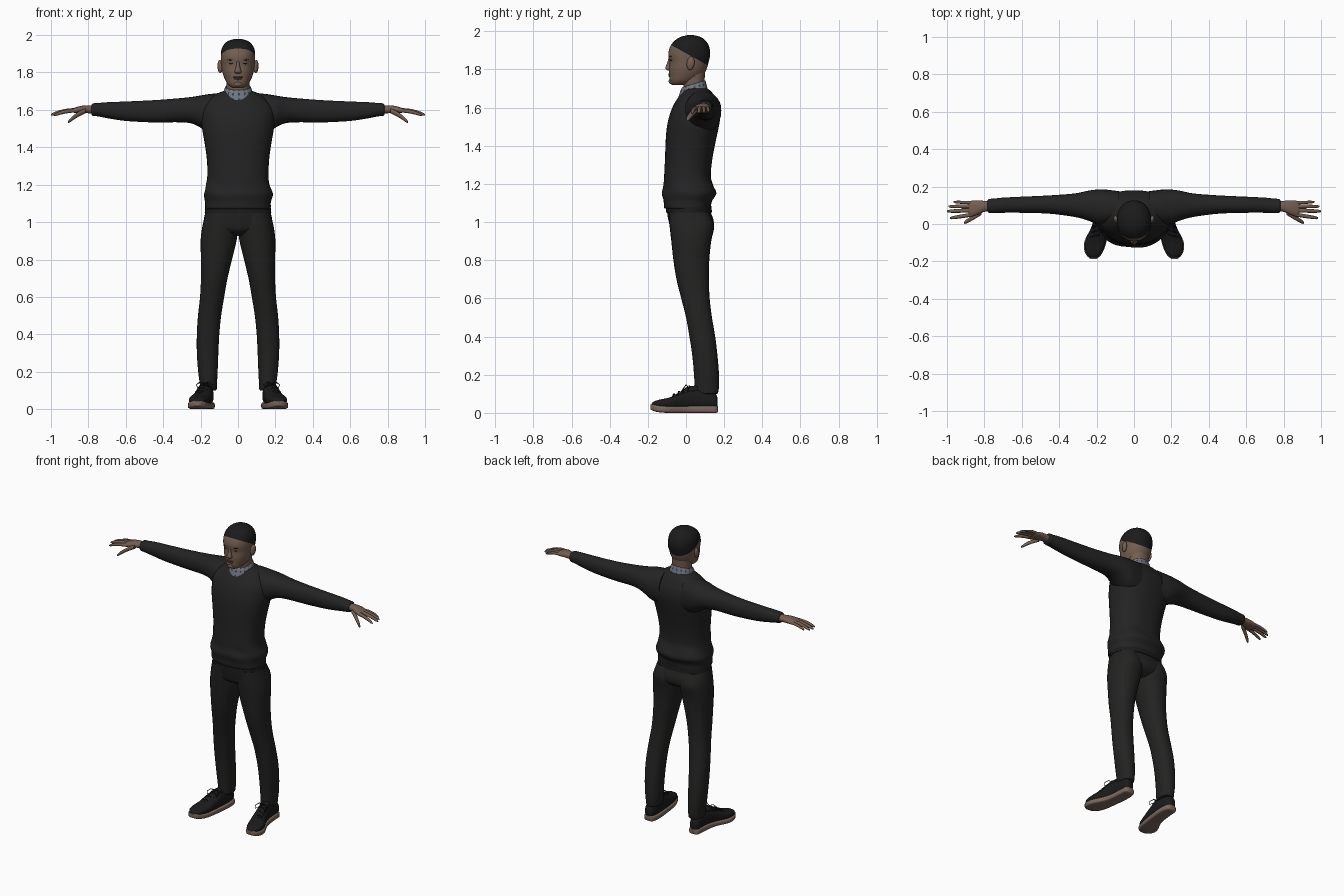
import bpy, bmesh, math
from mathutils import Vector


def material(name, r, g, b):
    m = bpy.data.materials.new(name)
    m.diffuse_color = (r, g, b, 1)
    return m


KNIT = material("charcoal knit", .017, .017, .017)
CLOTH = material("black trouser cloth", .0165, .0165, .016)
LEATHER = material("black leather", .011, .011, .012)
HAIR = material("black hair", .011, .011, .011)
SKIN = material("brown skin", .175, .112, .080)
LIP = material("dark lip", .125, .062, .05)
DARK = material("dark brow", .03, .02, .016)
SHIRT = material("blue grey shirt", .15, .18, .22)
CHECK = material("navy check", .035, .045, .065)
SOLE = material("tan sole", .20, .135, .105)


def finish(ob, mirror=False, angle=50):
    if mirror:
        ob.modifiers.new("Mirror", 'MIRROR').use_mirror_merge = False
    bpy.ops.object.select_all(action='DESELECT')
    ob.select_set(True)
    bpy.context.view_layer.objects.active = ob
    bpy.ops.object.shade_smooth_by_angle(angle=math.radians(angle))
    return ob


def smooth_rings(rings, steps):
    """Catmull-Rom interpolation of cross-section rows."""
    out = []
    for i in range(len(rings) - 1):
        a, b, c, d = (rings[max(0, min(len(rings) - 1, i + k))] for k in (-1, 0, 1, 2))
        for s in range(steps):
            t = s / steps
            out.append([.5 * (2 * q + (r - p) * t + (2 * p - 5 * q + 4 * r - w) * t * t
                              + (3 * q - p - 3 * r + w) * t ** 3)
                        for p, q, r, w in zip(a, b, c, d)])
    return out + [list(rings[-1])]


def loft(name, rings, mat, axis='z', n=28, power=2.2, steps=4, mirror=False, caps=True, warp=None):
    """Rings are (position, min1, max1, min2, max2) boxes filled by superellipses."""
    bm = bmesh.new()
    rows = []
    for t, a0, a1, b0, b1 in smooth_rings(rings, steps):
        row = []
        for k in range(n):
            u = 2 * math.pi * k / n
            c, s = math.cos(u), math.sin(u)
            p = (a0 + a1) / 2 + (a1 - a0) / 2 * math.copysign(abs(c) ** (2 / power), c)
            q = (b0 + b1) / 2 + (b1 - b0) / 2 * math.copysign(abs(s) ** (2 / power), s)
            co = Vector({'x': (t, p, q), 'y': (p, t, q), 'z': (p, q, t)}[axis])
            row.append(bm.verts.new(warp(co) if warp else co))
        rows.append(row)
    for r0, r1 in zip(rows, rows[1:]):
        for k in range(n):
            bm.faces.new((r0[k], r0[(k + 1) % n], r1[(k + 1) % n], r1[k]))
    if caps:
        bm.faces.new(rows[0])
        bm.faces.new(rows[-1])
    bmesh.ops.recalc_face_normals(bm, faces=bm.faces)
    me = bpy.data.meshes.new(name)
    bm.to_mesh(me)
    bm.free()
    me.materials.append(mat)
    ob = bpy.data.objects.new(name, me)
    bpy.context.collection.objects.link(ob)
    return finish(ob, mirror)


def blob(name, loc, size, mat, mirror=False, rot=(0, 0, 0)):
    bpy.ops.mesh.primitive_uv_sphere_add(segments=16, ring_count=10, location=loc, rotation=rot)
    ob = bpy.context.object
    ob.name, ob.scale = name, size
    bpy.ops.object.transform_apply(location=True, rotation=True, scale=True)
    ob.data.materials.append(mat)
    return finish(ob, mirror)


def cord(name, pts, radius, mat):
    cu = bpy.data.curves.new(name, 'CURVE')
    cu.dimensions, cu.bevel_depth, cu.bevel_resolution = '3D', radius, 1
    sp = cu.splines.new('POLY')
    sp.points.add(len(pts) - 1)
    for p, co in zip(sp.points, pts):
        p.co = (*co, 1)
    cu.materials.append(mat)
    ob = bpy.data.objects.new(name, cu)
    bpy.context.collection.objects.link(ob)
    ob.modifiers.new("Mirror", 'MIRROR')


def sym(z, w, y0, y1):
    return (z, -w, w, y0, y1)


# Sweater body, with soft folds around the waist
def folds(co):
    k = math.exp(-((co.z - 1.17) / .06) ** 2)
    f = 1 + .02 * k * math.sin(5 * math.atan2(co.y, co.x) + 45 * co.z)
    return Vector((co.x * f, co.y * f, co.z))


loft("sweater_body", [sym(1.07, .165, -.10, .12), sym(1.075, .175, -.114, .13),
     sym(1.11, .176, -.118, .135), sym(1.15, .184, -.126, .158), sym(1.19, .173, -.117, .145),
     sym(1.24, .164, -.115, .13), sym(1.33, .166, -.11, .138), sym(1.42, .178, -.107, .155),
     sym(1.5, .192, -.10, .172), sym(1.56, .197, -.086, .18), sym(1.61, .19, -.067, .174),
     sym(1.65, .16, -.043, .155), sym(1.685, .115, -.018, .132), sym(1.70, .08, .0, .11)],
     KNIT, n=40, power=2.35, warp=folds)

# Sleeves and cuffs
loft("sleeve", [(.08, .0, .175, 1.46, 1.692), (.15, -.005, .184, 1.475, 1.685),
     (.2, .0, .184, 1.505, 1.677), (.25, .02, .177, 1.528, 1.669), (.32, .038, .163, 1.534, 1.662),
     (.45, .055, .153, 1.533, 1.652), (.6, .06, .146, 1.541, 1.645), (.7, .06, .141, 1.556, 1.641),
     (.745, .058, .136, 1.565, 1.637), (.775, .06, .134, 1.568, 1.635), (.782, .066, .127, 1.574, 1.628)],
     KNIT, 'x', mirror=True)

# Hands
loft("palm", [(.76, .07, .124, 1.578, 1.625), (.8, .065, .124, 1.582, 1.624),
     (.835, .05, .126, 1.583, 1.622), (.87, .04, .124, 1.583, 1.613), (.885, .05, .116, 1.588, 1.606)],
     SKIN, 'x', n=20, mirror=True)
for label, a, b, r in [("index_finger", (.86, .051, 1.597), (.985, .031, 1.571), .0105),
                       ("middle_finger", (.865, .073, 1.599), (1.0, .068, 1.574), .0108),
                       ("ring_finger", (.865, .094, 1.599), (.992, .094, 1.576), .0100),
                       ("little_finger", (.86, .113, 1.598), (.966, .118, 1.578), .0088),
                       ("thumb", (.815, .062, 1.595), (.908, .006, 1.535), .0135)]:
    rows = []
    for f, s in [(0, 1), (.35, 1), (.7, .9), (.92, .7), (1, .3)]:
        x, y, z = Vector(a).lerp(Vector(b), f)
        z += .007 * math.sin(math.pi * f)
        rows.append((x, y - r * s, y + r * s, z - r * s, z + r * s))
    loft(label, rows, SKIN, 'x', n=12, steps=2, mirror=True)

# Trousers and belt
loft("trouser_seat", [sym(1.12, .165, -.10, .12), sym(1.06, .173, -.1, .128),
     sym(1.0, .184, -.09, .146), sym(.955, .17, -.075, .135), sym(.925, .09, -.03, .09)], CLOTH, n=36)
loft("trouser_leg", [(1.05, .004, .172, -.09, .12), (.98, .0, .19, -.086, .147),
     (.9, .008, .2, -.077, .132), (.8, .032, .198, -.066, .122), (.7, .056, .198, -.05, .12),
     (.6, .074, .203, -.025, .124), (.5, .09, .214, .0, .136), (.4, .1, .22, .018, .153),
     (.3, .105, .22, .033, .165), (.2, .109, .213, .042, .173), (.14, .112, .205, .045, .173),
     (.105, .114, .202, .048, .168), (.1, .122, .195, .056, .16)], CLOTH, n=28, mirror=True)
loft("belt", [sym(1.05, .178, -.104, .136), sym(1.085, .174, -.104, .133)], LEATHER, n=36, steps=1)

# Shoes: sole, upper, tongue and laces
loft("shoe_sole", [(.167, .148, .187, .005, .035), (.155, .133, .203, 0, .038), (.1, .124, .208, 0, .038),
     (.0, .133, .222, 0, .036), (-.09, .146, .264, 0, .036), (-.14, .162, .266, .003, .04),
     (-.17, .18, .252, .01, .045), (-.186, .2, .233, .018, .045)], SOLE, 'y', power=4.5, mirror=True)
loft("shoe_upper", [(.165, .15, .186, .03, .08), (.15, .137, .2, .02, .105), (.09, .13, .204, .02, .122),
     (.03, .134, .212, .02, .128), (-.03, .14, .232, .02, .104), (-.09, .15, .259, .02, .08),
     (-.14, .166, .261, .025, .069), (-.168, .184, .247, .03, .06), (-.18, .203, .231, .035, .05)],
     LEATHER, 'y', power=2.5, mirror=True)
loft("shoe_tongue", [(.06, .148, .197, .1, .142), (.02, .152, .205, .09, .139),
     (-.03, .165, .217, .08, .111), (-.07, .185, .225, .06, .09)], LEATHER, 'y', n=16, mirror=True)
for i in range(4):
    y, z, x = .02 - .027 * i, .14 - .0135 * i, .177 + .009 * i
    cord("shoe_lace", [(x - .034, y + .01, z - .024), (x - .012, y, z), (x + .014, y - .004, z),
                       (x + .034, y - .012, z - .024)], .003, LEATHER)
for s in (-1, 1):
    cord("lace_bow", [(.18, .01, .138), (.18 + s * .022, .0, .147), (.18 + s * .043, -.012, .13),
                      (.18 + s * .036, -.022, .115), (.18, .008, .136)], .0025, LEATHER)

# Checked shirt collar, sloping down to the front
collar = loft("shirt_collar", [sym(1.63, .108, -.062, .135), sym(1.675, .087, -.043, .115),
              sym(1.722, .069, -.024, .103), sym(1.722, .062, -.016, .096), sym(1.68, .06, -.01, .09)],
              SHIRT, n=48, steps=4, caps=False,
              warp=lambda c: Vector((c.x, c.y, c.z + .3 * (c.y - .05))))
collar.data.materials.append(CHECK)
for p in collar.data.polygons:
    p.material_index = int((p.index % 48) % 3 == 0 and (p.index // 48) % 2 == 0)

# Neck and head
loft("neck", [sym(1.63, .066, -.012, .1), sym(1.7, .061, -.012, .096), sym(1.79, .064, -.02, .1)], SKIN)
head = loft("head", [sym(1.718, .028, -.072, -.01), sym(1.726, .043, -.08, .02), sym(1.742, .059, -.086, .055),
            sym(1.77, .073, -.088, .09), sym(1.80, .083, -.089, .107), sym(1.84, .089, -.087, .119),
            sym(1.88, .092, -.093, .127), sym(1.92, .089, -.083, .121), sym(1.95, .075, -.06, .103),
            sym(1.97, .05, -.03, .077), sym(1.98, .014, .01, .04)], SKIN, n=36, power=2.15)
# Hairline cut, everything above it coloured as hair
head.data.materials.append(HAIR)
bm = bmesh.new()
bm.from_mesh(head.data)
co, no = Vector((0, .0, 1.885)), Vector((0, .55, 1)).normalized()
bmesh.ops.bisect_plane(bm, geom=bm.verts[:] + bm.edges[:] + bm.faces[:], plane_co=co, plane_no=no)
for f in bm.faces:
    f.material_index = int((f.calc_center_median() - co).dot(no) > 0)
bm.to_mesh(head.data)
bm.free()

# Facial features
loft("nose", [sym(1.862, .008, -.092, -.07), sym(1.84, .009, -.097, -.07), sym(1.815, .015, -.107, -.07),
     sym(1.803, .019, -.108, -.07), sym(1.795, .012, -.097, -.07)], SKIN, n=14)
blob("ear", (.096, .024, 1.832), (.013, .021, .036), SKIN, True, (-.15, 0, -.3))
blob("eye", (.036, -.0775, 1.848), (.014, .005, .0045), DARK, True, (0, 0, .3))
blob("eyebrow", (.037, -.081, 1.868), (.019, .005, .0035), DARK, True, (0, 0, .3))
blob("upper_lip", (0, -.087, 1.775), (.026, .006, .005), LIP)
blob("lower_lip", (0, -.0865, 1.766), (.021, .006, .005), LIP)
blob("chin", (0, -.075, 1.738), (.024, .016, .016), SKIN)
